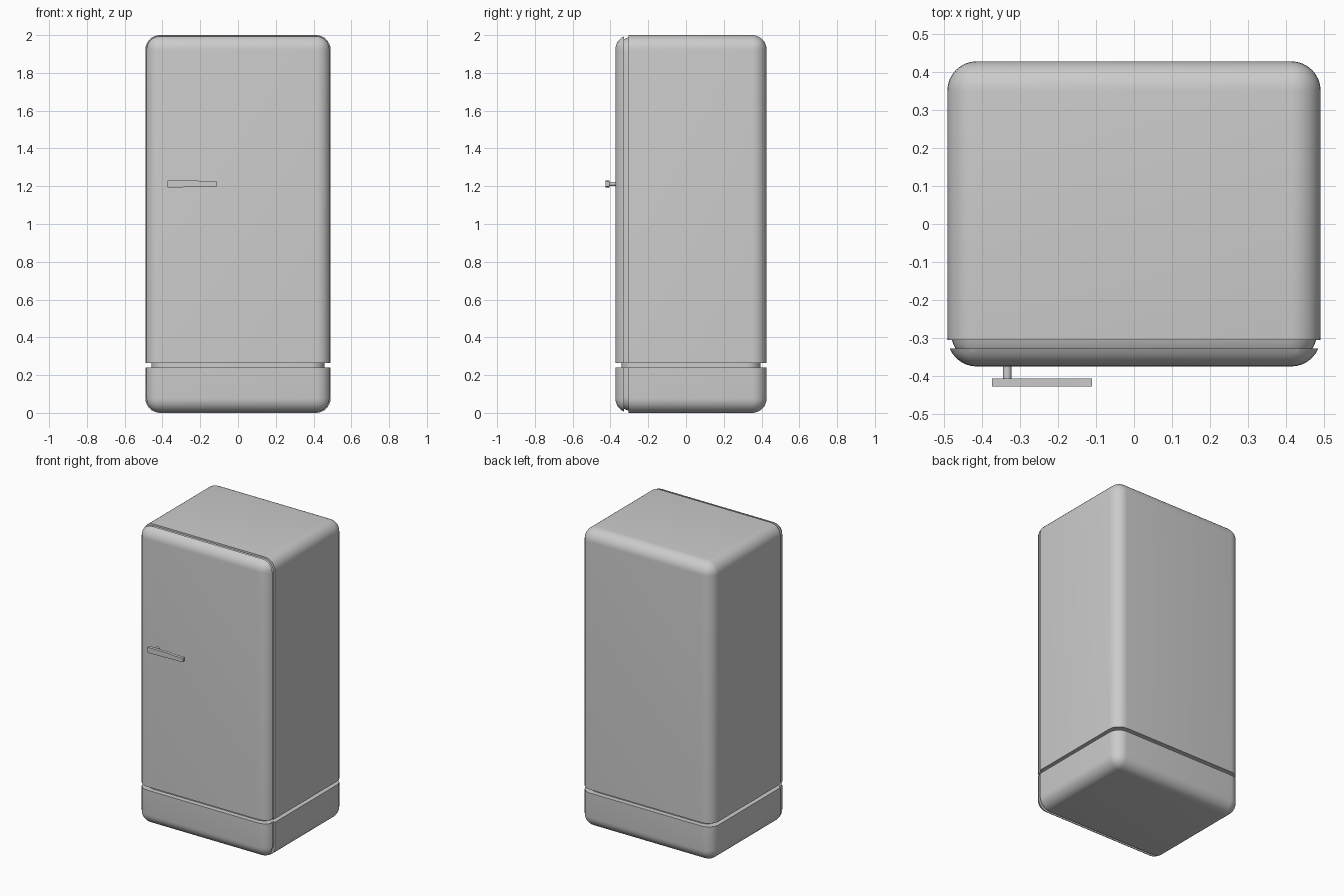
import bpy, bmesh
from mathutils import Vector

cube = bpy.data.objects.get("Cube")
if cube:
    bpy.data.objects.remove(cube, do_unlink=True)

grey = bpy.data.materials.new("enamel grey")
grey.use_nodes = True
colour = (0.6, 0.6, 0.6, 1)
grey.diffuse_color = colour
grey.node_tree.nodes["Principled BSDF"].inputs["Base Color"].default_value = colour

LOW, HIGH = Vector((-0.49, -0.374, 0)), Vector((0.49, 0.427, 2))
RADIUS = 0.077
GAP_LOW, GAP_HIGH = 0.24, 0.263        # gap between the base and the upper part
SEAM_FRONT, SEAM_BACK = -0.327, -0.305  # seam between the door and the cabinet


def finish(bm, name):
    mesh = bpy.data.meshes.new(name)
    bmesh.ops.recalc_face_normals(bm, faces=bm.faces)
    bm.to_mesh(mesh)
    bm.free()
    mesh.materials.append(grey)
    obj = bpy.data.objects.new(name, mesh)
    bpy.context.collection.objects.link(obj)
    bpy.ops.object.select_all(action='DESELECT')
    obj.select_set(True)
    bpy.context.view_layer.objects.active = obj
    bpy.ops.object.shade_smooth_by_angle(angle=0.6)
    return obj


def rounded_box(low, high, radius, segments=8):
    bm = bmesh.new()
    bmesh.ops.create_cube(bm, size=1)
    for v in bm.verts:
        v.co = (low + high) / 2 + v.co * (high - low)
    bmesh.ops.bevel(bm, geom=bm.edges[:], offset=radius, segments=segments,
                    profile=0.5, affect='EDGES')
    return bm


def keep_side(bm, axis, at, sign):
    """Cut on a plane, keep the side in direction sign and cap the cut."""
    co, no = Vector((0, 0, 0)), Vector((0, 0, 0))
    co[axis], no[axis] = at, sign
    geom = bm.verts[:] + bm.edges[:] + bm.faces[:]
    cut = bmesh.ops.bisect_plane(bm, geom=geom, plane_co=co, plane_no=no,
                                 clear_inner=True)
    rim = [e for e in cut["geom_cut"] if isinstance(e, bmesh.types.BMEdge)]
    bmesh.ops.contextual_create(bm, geom=rim)


def shell_piece(name, inset, cuts):
    d = Vector((inset,) * 3)
    bm = rounded_box(LOW + d, HIGH - d, RADIUS)
    for axis, at, sign in cuts:
        keep_side(bm, axis, at, sign)
    finish(bm, name)


# Upper and base bodies, each split into front panel, seam strip and cabinet
for level, z_cut in (("upper", (2, GAP_HIGH, 1)), ("base", (2, GAP_LOW, -1))):
    shell_piece(level + "_front_panel", 0, [z_cut, (1, SEAM_FRONT, -1)])
    shell_piece(level + "_cabinet", 0, [z_cut, (1, SEAM_BACK, 1)])
    shell_piece(level + "_seam_strip", 0.01,
                [z_cut, (1, SEAM_FRONT, 1), (1, SEAM_BACK, -1)])

# Recessed collar filling the gap
shell_piece("gap_collar", 0.032, [(2, GAP_LOW, 1), (2, GAP_HIGH, -1)])

# Handle bar: thick at the post end, stepping down to a slimmer grip
bm = bmesh.new()
outline = [(-0.373, 1.193), (-0.215, 1.196), (-0.11, 1.199),
           (-0.11, 1.225), (-0.19, 1.225), (-0.215, 1.23), (-0.373, 1.23)]
face = bm.faces.new([bm.verts.new((x, -0.427, z)) for x, z in outline])
back = bmesh.ops.extrude_face_region(bm, geom=[face])["geom"]
bmesh.ops.translate(bm, vec=(0, 0.021, 0),
                    verts=[v for v in back if isinstance(v, bmesh.types.BMVert)])
finish(bm, "handle_bar")

# Round post joining the handle to the door
bpy.ops.mesh.primitive_cylinder_add(vertices=16, radius=0.0115, depth=0.04,
                                    location=(-0.333, -0.39, 1.212),
                                    rotation=(1.5708, 0, 0))
post = bpy.context.object
post.name = "handle_post"
post.data.materials.append(grey)
bpy.ops.object.shade_smooth_by_angle(angle=0.6)
